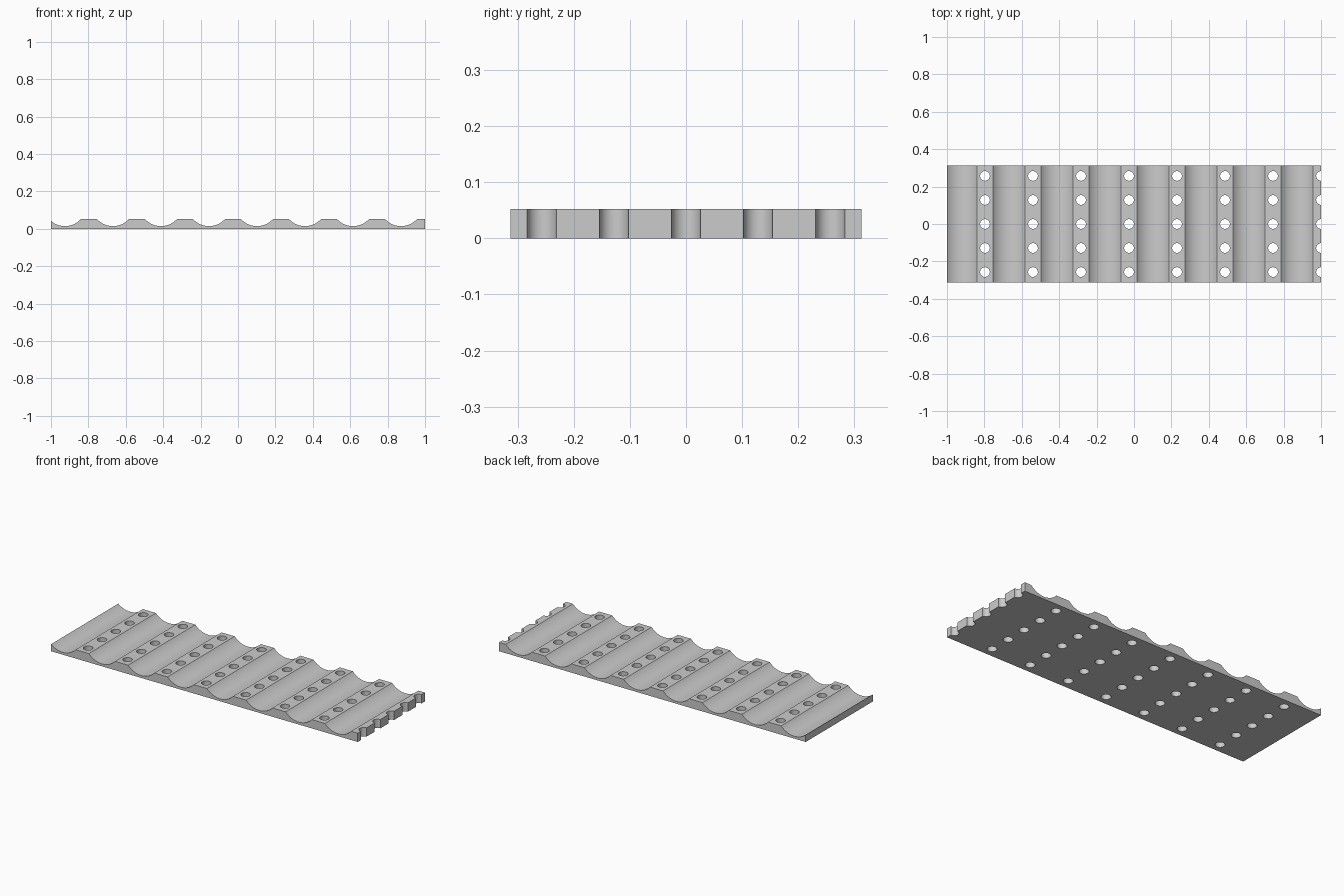
import bpy, bmesh, math
from mathutils import Matrix

# Remove the default cube
old = bpy.data.objects.get("Cube")
if old:
    bpy.data.objects.remove(old, do_unlink=True)

HALF_X, HALF_Y, TOP = 1.0, 0.313, 0.052
PITCH_X, PITCH_Y = 0.2567, 0.1285
ROWS, HOLES, HOLE_R = 8, 5, 0.026
GROOVE_W, GROOVE_FLOOR, STEPS = 0.0855, 0.014, 24
SAG = TOP - GROOVE_FLOOR
GROOVE_R = (GROOVE_W ** 2 + SAG ** 2) / (2 * SAG)


def make_object(name, bm):
    bmesh.ops.recalc_face_normals(bm, faces=bm.faces)
    mesh = bpy.data.meshes.new(name)
    bm.to_mesh(mesh)
    bm.free()
    obj = bpy.data.objects.new(name, mesh)
    bpy.context.collection.objects.link(obj)
    return obj


def groove_arc(centre):
    """Points along one scooped groove, clipped at the left end."""
    start = max(centre - GROOVE_W, -HALF_X)
    a0 = math.asin((start - centre) / GROOVE_R)
    a1 = math.asin(GROOVE_W / GROOVE_R)
    for i in range(STEPS + 1):
        a = a0 + (a1 - a0) * i / STEPS
        yield (centre + GROOVE_R * math.sin(a),
               GROOVE_FLOOR + GROOVE_R * (1 - math.cos(a)))


# Hole rows lie on the ridges; the last row is halved by the right end
row_x = [HALF_X - PITCH_X * i for i in reversed(range(ROWS))]

# Grooved plate: scalloped profile extruded along y
profile = [(-HALF_X, 0)]
for x in row_x:
    profile += groove_arc(x - PITCH_X / 2)
profile += [(HALF_X, TOP), (HALF_X, 0)]
bm = bmesh.new()
face = bm.faces.new([bm.verts.new((x, -HALF_Y, z)) for x, z in profile])
extruded = bmesh.ops.extrude_face_region(bm, geom=[face])["geom"]
bmesh.ops.translate(bm, vec=(0, 2 * HALF_Y, 0),
                    verts=[v for v in extruded if isinstance(v, bmesh.types.BMVert)])
plate = make_object("grooved_plate", bm)

# Cutter with every through hole
bm = bmesh.new()
for x in row_x:
    for j in range(HOLES):
        y = (j - (HOLES - 1) / 2) * PITCH_Y
        bmesh.ops.create_cone(bm, cap_ends=True, segments=32, radius1=HOLE_R,
                              radius2=HOLE_R, depth=4 * TOP,
                              matrix=Matrix.Translation((x, y, TOP / 2)))
cutter = make_object("hole_cutter", bm)
cutter.hide_render = True

# Drill the holes
drill = plate.modifiers.new("holes", "BOOLEAN")
drill.operation = "DIFFERENCE"
drill.solver = "EXACT"
drill.object = cutter
bpy.ops.object.select_all(action="DESELECT")
bpy.context.view_layer.objects.active = plate
plate.select_set(True)
bpy.ops.object.modifier_apply(modifier=drill.name)
bpy.data.objects.remove(cutter, do_unlink=True)

# Plain grey material
grey = bpy.data.materials.new("light_grey")
grey.use_nodes = True
colour = (0.6, 0.6, 0.6, 1)
grey.diffuse_color = colour
grey.node_tree.nodes["Principled BSDF"].inputs["Base Color"].default_value = colour
plate.data.materials.clear()
plate.data.materials.append(grey)

# Smooth grooves and hole walls, keeping the rims crisp
bpy.ops.object.shade_smooth_by_angle(angle=math.radians(30))
